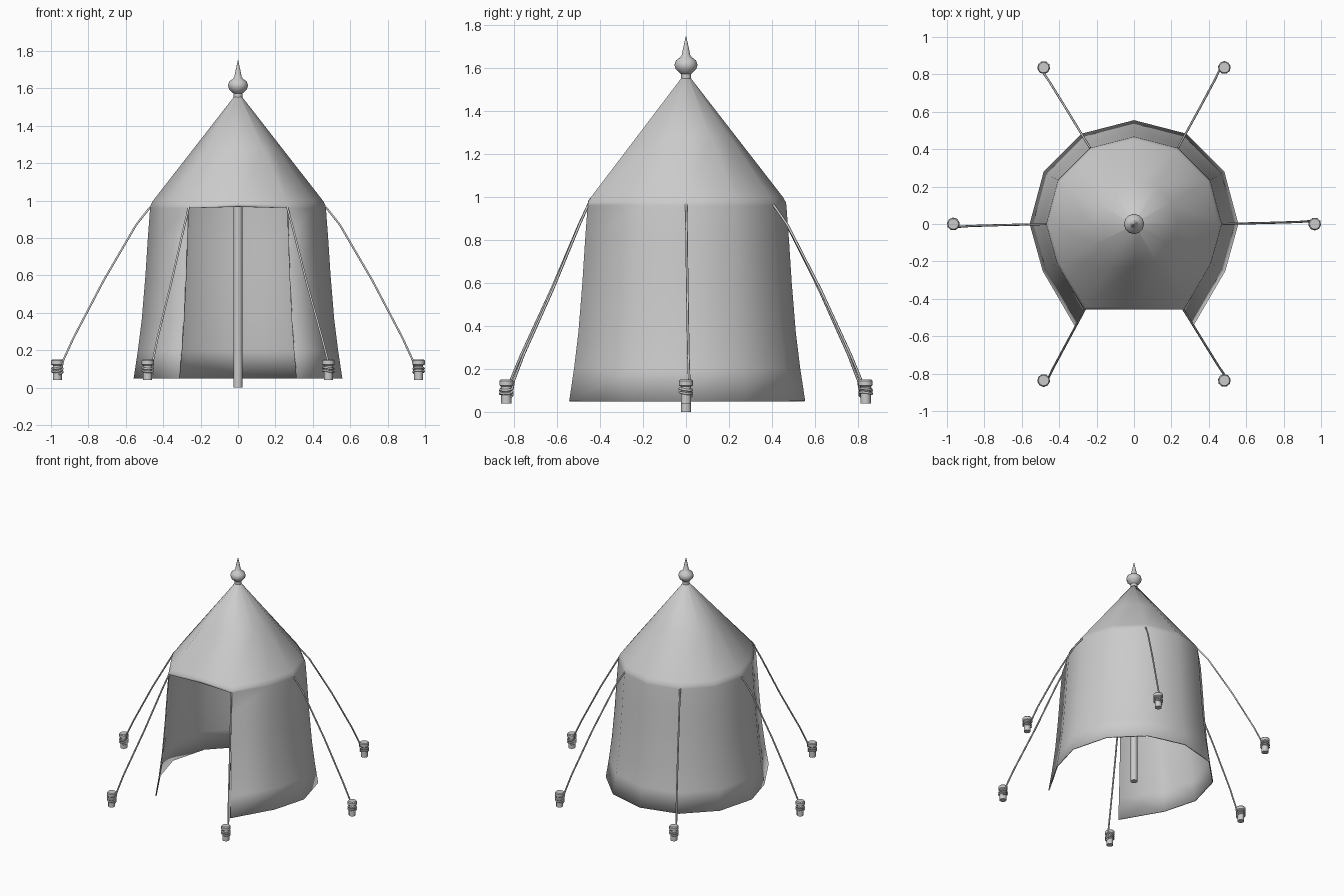
import bpy, bmesh, math
from mathutils import Vector

if "Cube" in bpy.data.objects:
    bpy.data.objects.remove(bpy.data.objects["Cube"])


def smooth(obj, angle):
    bpy.ops.object.select_all(action='DESELECT')
    obj.select_set(True)
    bpy.context.view_layer.objects.active = obj
    bpy.ops.object.shade_smooth_by_angle(angle=math.radians(angle))


def finish(name, bm, angle):
    bmesh.ops.recalc_face_normals(bm, faces=bm.faces)
    me = bpy.data.meshes.new(name)
    bm.to_mesh(me)
    bm.free()
    obj = bpy.data.objects.new(name, me)
    bpy.context.collection.objects.link(obj)
    smooth(obj, angle)
    return obj


def lathe(name, profile, sides, loc=(0, 0, 0), angle=35):
    bm = bmesh.new()
    rings = []
    for r, z in profile:
        rings.append([bm.verts.new((loc[0] + r * math.cos(2 * math.pi * i / sides),
                                    loc[1] + r * math.sin(2 * math.pi * i / sides),
                                    loc[2] + z)) for i in range(sides)])
    for a, b in zip(rings, rings[1:]):
        for i in range(sides):
            j = (i + 1) % sides
            bm.faces.new((a[i], a[j], b[j], b[i]))
    bm.faces.new(rings[0])
    bm.faces.new(rings[-1])
    return finish(name, bm, angle)


# Canvas: mirrored plan outline, swept through a (radius, height) profile
half = [(0.57, -0.975), (0.875, -0.45), (1, 0), (0.866, 0.5), (0.5, 0.866)]
plan = half + [(0, 0.995)] + [(-x, y) for x, y in reversed(half)]
wall = [(0.558, 0.05), (0.535, 0.2), (0.514, 0.37), (0.495, 0.6),
        (0.482, 0.8), (0.47, 0.96)]
roof = [(0.468, 0.975), (0.454, 1.0), (0.235, 1.281), (0.014, 1.565)]
bm = bmesh.new()
rings = [[bm.verts.new((x * r, y * r, z)) for x, y in plan] for r, z in wall + roof]
for k, (a, b) in enumerate(zip(rings, rings[1:])):
    for i in range(len(plan) - 1):
        bm.faces.new((a[i], a[i + 1], b[i + 1], b[i]))
# Front roof panel with a slightly raised centre over the doorway
mids = [bm.verts.new((0, -0.975 * r, z + (0.008 if z < 0.99 else 0)))
        for r, z in [wall[-1]] + roof]
for k in range(len(mids) - 1):
    a, b = rings[len(wall) - 1 + k], rings[len(wall) + k]
    bm.faces.new((a[-1], mids[k], mids[k + 1], b[-1]))
    bm.faces.new((mids[k], a[0], b[0], mids[k + 1]))
bm.faces.new(rings[-1] + [mids[-1]])
canvas = finish("tent_canvas", bm, 60)
sol = canvas.modifiers.new("thickness", 'SOLIDIFY')
sol.thickness = 0.008
sol.offset = -1

# Centre pole and finial
lathe("centre_pole", [(0.024, 0), (0.024, 1.585)], 12)
lathe("finial", [(0.02, 1.57), (0.03, 1.578), (0.047, 1.595), (0.054, 1.615),
                 (0.047, 1.637), (0.026, 1.652), (0.02, 1.662), (0.011, 1.705),
                 (0.001, 1.75)], 12, angle=50)

# Guy ropes and stakes, six around the tent
for n in range(6):
    ang = math.radians(60 * n)
    out = Vector((math.cos(ang), math.sin(ang), 0))
    side = Vector((-math.sin(ang), math.cos(ang), 0))
    pos = out * 0.966
    lathe(f"stake_{n + 1}", [(0.024, 0.04), (0.024, 0.118), (0.033, 0.124),
                             (0.033, 0.144), (0.028, 0.15)], 12, pos)
    start = 0.525 if n in (4, 5) else 0.47
    mid = 0.575 if n in (4, 5) else 0.545
    pts = [out * start + Vector((0, 0, 0.965)),
           out * mid + side * 0.002 + Vector((0, 0, 0.87)),
           out * 0.72 + side * 0.006 + Vector((0, 0, 0.57)),
           out * 0.88 + side * 0.011 + Vector((0, 0, 0.265)),
           out * 0.935 + side * 0.015 + Vector((0, 0, 0.145))]
    # Wrap around the stake
    for i in range(20):
        t = math.radians(150 - i * 40)
        p = pos + (out * math.cos(t) + side * math.sin(t)) * 0.029
        p.z = 0.112 - 0.0018 * i + 0.008 * math.cos(t + 2)
        pts.append(p)
    cu = bpy.data.curves.new(f"guy_rope_{n + 1}", 'CURVE')
    cu.dimensions = '3D'
    cu.bevel_depth = 0.0058
    cu.bevel_resolution = 1
    cu.use_fill_caps = True
    sp = cu.splines.new('POLY')
    sp.points.add(len(pts) - 1)
    for q, p in zip(sp.points, pts):
        q.co = (*p, 1)
    sp.use_smooth = True
    bpy.context.collection.objects.link(bpy.data.objects.new(f"guy_rope_{n + 1}", cu))
